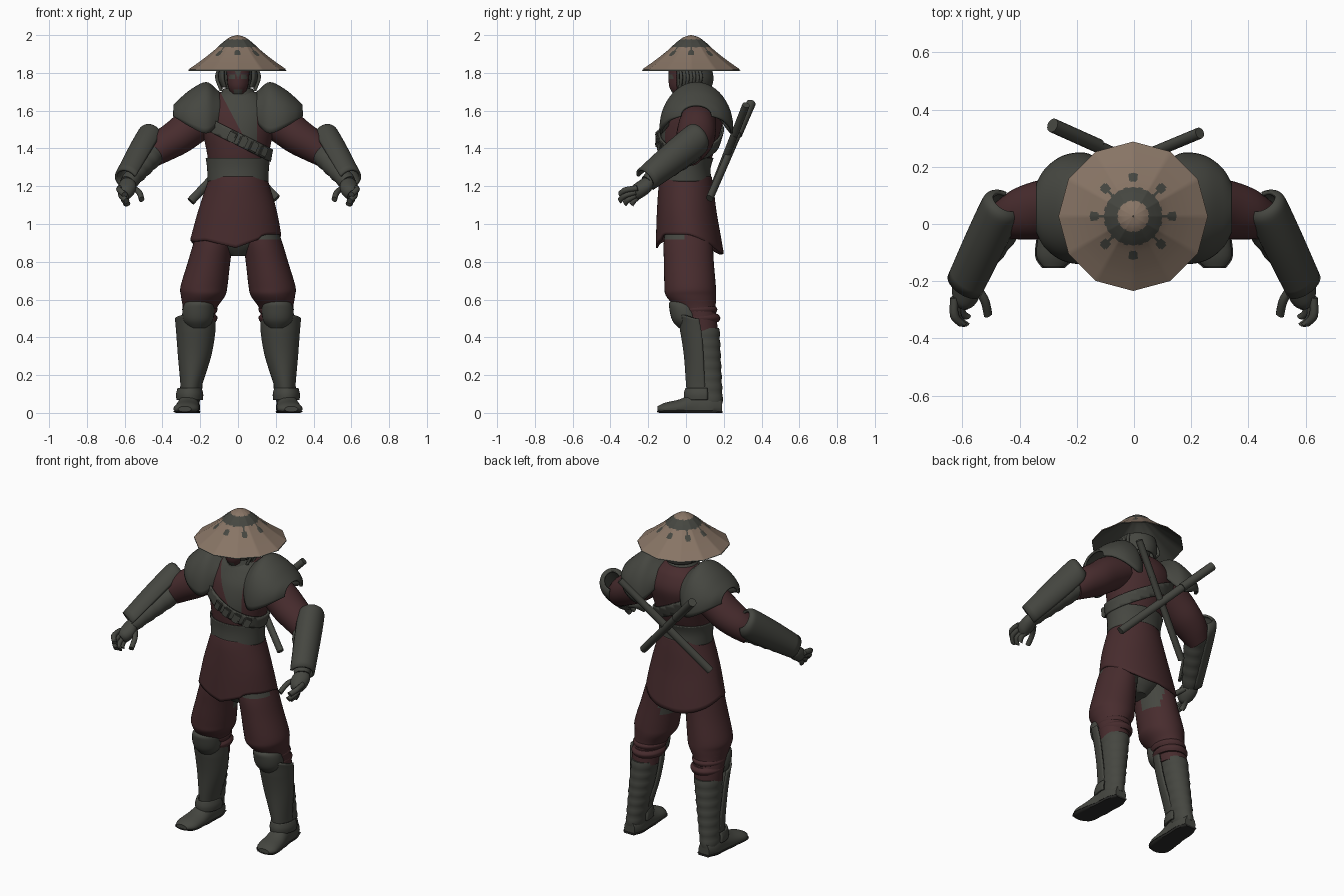
import bpy, bmesh
from math import sin, cos, pi, radians, hypot, atan2, sqrt
from mathutils import Vector, Matrix

cube = bpy.data.objects.get("Cube")
if cube:
    bpy.data.objects.remove(cube, do_unlink=True)

X, Y, Z = Vector((1, 0, 0)), Vector((0, 1, 0)), Vector((0, 0, 1))


def material(name, r, g, b):
    m = bpy.data.materials.new(name)
    m.use_nodes = True
    m.diffuse_color = (r, g, b, 1)
    bsdf = next(n for n in m.node_tree.nodes if n.type == 'BSDF_PRINCIPLED')
    bsdf.inputs["Base Color"].default_value = (r, g, b, 1)
    bsdf.inputs["Roughness"].default_value = 0.8
    return m


GREY = material("dark_leather", 0.06, 0.062, 0.052)
RED = material("maroon_cloth", 0.064, 0.025, 0.027)
TAN = material("straw", 0.245, 0.176, 0.13)
BLACK = material("black_sole", 0.025, 0.025, 0.023)


def finish(name, bm, mats, mirror=False, thick=0, paint=None):
    bmesh.ops.recalc_face_normals(bm, faces=bm.faces[:])
    for f in bm.faces:
        f.material_index = int(bool(paint and paint(f.calc_center_median())))
    me = bpy.data.meshes.new(name)
    bm.to_mesh(me)
    bm.free()
    for m in mats:
        me.materials.append(m)
    me.shade_smooth()
    me.set_sharp_from_angle(angle=radians(40))
    ob = bpy.data.objects.new(name, me)
    bpy.context.collection.objects.link(ob)
    if thick:
        s = ob.modifiers.new("thickness", 'SOLIDIFY')
        s.thickness, s.offset = thick, 0
    if mirror:
        ob.modifiers.new("mirror", 'MIRROR')
    return ob


def resample(rings, sub):
    """Smooth curve through the rings (x, y, z, radius_u, radius_v)."""
    out = []
    for i in range(len(rings) - 1):
        p0, p1 = rings[max(i - 1, 0)], rings[i]
        p2, p3 = rings[i + 1], rings[min(i + 2, len(rings) - 1)]
        for k in range(sub):
            t = k / sub
            out.append([b + t / 2 * (c - a + t * (2 * a - 5 * b + 4 * c - d + t * (3 * b - a - 3 * c + d)))
                        for a, b, c, d in zip(p0, p1, p2, p3)])
    return out + [list(rings[-1])]


def loft(name, rings, mats, n=28, u=X, v=Y, arc=None, sub=4, warp=None, cuts=(), cap=True, **kw):
    """Skin elliptical rings; an arc in degrees gives an open shell."""
    bm = bmesh.new()
    rows = []
    for x, y, z, a, b in resample(rings, sub):
        row = []
        for i in range(n):
            t = radians(arc[0] + (arc[1] - arc[0]) * i / (n - 1)) if arc else 2 * pi * i / n
            p = Vector((x, y, z)) + u * (max(a, .001) * cos(t)) + v * (max(b, .001) * sin(t))
            row.append(bm.verts.new(warp(p) if warp else p))
        rows.append(row)
    for r, s in zip(rows, rows[1:]):
        for i in range(n - 1 if arc else n):
            j = (i + 1) % n
            bm.faces.new((r[i], r[j], s[j], s[i]))
    if cap and not arc:
        bm.faces.new(rows[0])
        bm.faces.new(rows[-1])
    for co, no in cuts:
        bmesh.ops.bisect_plane(bm, geom=bm.verts[:] + bm.edges[:] + bm.faces[:],
                               plane_co=co, plane_no=no, clear_outer=True)
    return finish(name, bm, mats, **kw)


def frame(p, q):
    d = (Vector(q) - Vector(p)).normalized()
    u = d.cross(Z).normalized()
    return {"u": u, "v": u.cross(d)}


def rod(name, pts, r, flat=1, n=10, **kw):
    return loft(name, [(*p, r, r * flat) for p in pts], [GREY], n=n, **frame(pts[0], pts[-1]), **kw)


# Conical straw hat with a painted wheel on the crown
HAT = Vector((-.003, .027, 0))


def facet(p):
    d = p - HAT
    t = atan2(d.y, d.x) % (pi / 6) - pi / 12
    k = cos(pi / 12) / cos(t) * 1.02
    return Vector((HAT.x + d.x * k, HAT.y + d.y * k, p.z))


def wheel(c):
    dx, dy = c.x - HAT.x, c.y - HAT.y
    r, step = hypot(dx, dy), pi / 4
    off = (atan2(dy, dx) + step / 2) % step - step / 2
    dot = hypot(r * cos(off) - .138, r * sin(off)) < .017
    spoke = .09 < r < .13 and abs(r * sin(off)) < .004 and abs(dx) > .05
    return .054 < r < .102 or dot or spoke


brim = [(.256, 1.817), (.19, 1.864), (.125, 1.916), (.08, 1.958), (.04, 1.988), (.002, 2)]
hat = [(HAT.x, HAT.y, z, r, r) for r, z in brim]
loft("straw_hat", hat, [TAN, GREY], n=168, sub=10, warp=facet, paint=wheel, cap=False)
loft("hat_lining", [(x, y, z - .006, a, b) for x, y, z, a, b in hat], [GREY], n=48, warp=facet, cap=False)

# Head, face mask and hair
loft("head", [(0, .03, 1.64, .06, .065), (0, .02, 1.72, .066, .082), (0, .02, 1.79, .076, .093),
              (0, .02, 1.86, .06, .07)], [GREY])
loft("face_mask", [(0, .01, 1.69, .042, .075), (0, .01, 1.735, .064, .096), (0, .01, 1.82, .074, .098)],
     [RED, GREY], n=30, arc=(218, 322), sub=8, thick=.008,
     paint=lambda c: (.014 < abs(c.x) < .045 and 1.768 < c.z < 1.788) or (abs(c.x) < .02 and c.z < 1.712)
     or abs(c.x) < .4 * (c.z - 1.765))
loft("hair", [(0, .04, 1.725, .085, .09), (0, .035, 1.77, .1, .105), (0, .03, 1.83, .1, .1)],
     [GREY], arc=(-40, 220), thick=.012)
for i in range(4):
    y = -.035 + .035 * i
    rod("side_hair_strand", [(.098, y, 1.83), (.113, y + .01, 1.775), (.088, y, 1.705 + .01 * i)],
        .009, mirror=True)
loft("collar", [(0, .03, 1.64, .105, .1), (0, .03, 1.69, .085, .085), (0, .025, 1.715, .07, .075)],
     [GREY], cap=False, thick=.012)

# Torso with a crossed undershirt, waistband and diagonal strap
torso = [(0, 0, 1.22, .15, .125), (0, 0, 1.3, .153, .12), (0, .01, 1.38, .165, .138),
         (0, .025, 1.48, .185, .155), (0, .045, 1.58, .195, .155), (0, .05, 1.66, .15, .12), (0, .04, 1.7, .09, .085)]
loft("torso", torso, [RED], n=64, sub=8)


def grown(rings, g):
    return [(x, y, z, a + g, b + g) for x, y, z, a, b in rings]


loft("undershirt", grown(torso, .004), [GREY], n=48, sub=8, arc=(190, 350),
     cuts=[(Vector((-.085, 0, 1.68)), Vector((-1, 0, -.53))), (Vector((.1, 0, 0)), X), (Vector((0, 0, 1.4)), -Z)])
loft("waistband", grown(torso[:3], .007), [GREY], n=48, cap=False, thick=.008,
     cuts=[(Vector((0, 0, 1.35)), Z), (Vector((0, 0, 1.225)), -Z)])
slope = Vector((.5, 0, 1)).normalized()
middle = Vector((0, 0, 1.45))
loft("chest_strap", grown(torso, .012), [GREY], n=64, cap=False, thick=.012,
     cuts=[(middle + slope * .032, slope), (middle - slope * .032, -slope)])
for x in (-.03, .025, .08, .13):
    bm = bmesh.new()
    y = .015 - .15 * sqrt(1 - (x / .18) ** 2) - .01
    turn = Matrix.Rotation(x * 4.5, 4, 'Z') @ Matrix.Rotation(.45, 4, 'Y')
    bmesh.ops.create_cube(bm, size=1, matrix=Matrix.Translation((x, y, 1.447 - .5 * x)) @ turn
                          @ Matrix.Diagonal((.044, .034, .058, 1)))
    bmesh.ops.bevel(bm, geom=bm.edges[:], offset=.006, segments=2, affect='EDGES')
    finish("strap_pouch", bm, [GREY])


# Coat skirt with a pointed front flap and long rounded back
def hem(p):
    k = max(0, (1.25 - p.z) / .305) ** 2
    if p.y > 0:
        drop = .1 * min(1, p.y / .19) ** 1.5
    else:
        drop = .06 * max(0, 1 - abs(p.x) / .16) + (.012 if p.x < .12 else 0)
    drop += .025 * max(0, min(1, -p.x / .2))
    return p - Z * (k * drop) - X * (.012 * k)


loft("coat_skirt", [(0, 0, 1.25, .147, .13), (0, 0, 1.19, .165, .14), (0, .005, 1.07, .203, .154),
                    (0, .02, .945, .235, .174)], [RED], n=72, sub=6, warp=hem, cap=False, thick=.012)
loft("hips", [(0, .02, .83, .05, .06), (0, .02, .9, .14, .115), (0, .015, 1, .17, .125),
              (0, .01, 1.1, .165, .12)], [GREY])


# Legs, with the dark underlayer showing at the inner thigh
def underlayer(c):
    seat = c.y > .01 and c.z > .75 and c.x < .085 + .25 * (c.z - .75)
    return seat or (c.z > .925 and c.y < 0)


loft("trouser_leg", [(.11, .015, 1, .09, .12), (.131, .012, .9, .104, .13), (.153, .015, .8, .112, .132),
                     (.18, .022, .67, .124, .136), (.185, .027, .62, .117, .133), (.201, .05, .56, .092, .107),
                     (.211, .075, .5, .083, .088), (.213, .085, .43, .08, .083)],
     [RED, GREY], n=40, sub=6, mirror=True, paint=underlayer)
for z in (.585, .545, .5):
    loft("trouser_fold", [(.202, .04 + (.6 - z) * .35, z + dz, r, r + .013)
                          for dz, r in ((.024, .08), (.004, .094), (-.02, .084))], [RED], mirror=True)
loft("knee_pad", [(.212, .01, .45, .05, .05), (.212, .005, .49, .08, .078), (.21, -.008, .55, .083, .08),
                  (.207, -.015, .585, .07, .072), (.207, -.015, .605, .03, .03)], [GREY], mirror=True)
wraps = []
for i in range(15):
    t = i / 14
    bump = .004 * (i % 2)
    wraps.append((.214 + .042 * t, .088 + .034 * t, .45 - .4 * t, .076 - .026 * t + bump, .087 - .016 * t + bump))
loft("boot_shaft", wraps, [GREY], sub=2, mirror=True)
shin = [(.252, .095, .09, .048, .083), (.247, .092, .15, .052, .086), (.23, .085, .3, .082, .09),
        (.224, .075, .42, .097, .098), (.226, .06, .5, .102, .1)]
loft("shin_guard", shin, [GREY], arc=(175, 365), thick=.012, mirror=True, sub=5,
     warp=lambda p: p + Z * (.03 * max(0, .05 - p.y) / .1 if p.z > .45 else 0))
loft("ankle_cuff", [(.256, .09, z, a, a + .03) for z, a in ((.07, .064), (.1, .066), (.13, .058))],
     [GREY], arc=(165, 375), thick=.012, mirror=True)
foot = [(.282, -.15, .02, .035, .015), (.276, -.11, .02, .065, .034), (.268, -.03, .025, .065, .048),
        (.261, .05, .03, .056, .08), (.257, .13, .03, .055, .08), (.255, .19, .03, .036, .05)]
loft("boot_foot", foot, [GREY], u=X, v=Z, mirror=True,
     warp=lambda p: Vector((p.x, p.y, max(p.z, .01))))
loft("boot_sole", [(x, y * 1.02, z, a + .005, b) for x, y, z, a, b in foot], [BLACK], u=X, v=Z, mirror=True,
     warp=lambda p: Vector((p.x, p.y, min(max(p.z, 0), .011))))

# Shoulder pads
loft("shoulder_pad", [(.072, .055, 1.6, .1, .065), (.12, .055, 1.535, .155, .175), (.17, .055, 1.505, .187, .24),
                      (.245, .055, 1.53, .178, .178), (.305, .055, 1.56, .135, .098), (.337, .055, 1.575, .08, .052)],
     [GREY], u=Y, v=Z, arc=(-6, 186), sub=5, thick=.014, mirror=True)

# Arms
loft("upper_arm", [(.15, .07, 1.57, .09, .09), (.24, .06, 1.52, .1, .1), (.32, .05, 1.46, .103, .095),
                   (.4, .035, 1.41, .09, .085), (.46, .015, 1.365, .068, .068)],
     [RED], **frame((.15, .07, 1.57), (.46, .015, 1.365)), mirror=True)
elbow, wrist = Vector((.43, .035, 1.395)), Vector((.583, -.205, 1.217))
axes = frame(elbow, wrist)
loft("forearm", [(*elbow.lerp(wrist, i / 10), .068 - .0025 * i + .004 * (i % 2), .066 - .0025 * i + .004 * (i % 2))
                 for i in range(11)], [GREY], sub=2, mirror=True, **axes)
loft("forearm_guard", [(.452, .075, 1.474, .045, .05), (.457, .066, 1.463, .064, .07), (.47, .037, 1.434, .07, .08),
                       (.523, -.075, 1.345, .069, .075), (.589, -.214, 1.235, .064, .06)],
     [GREY], arc=(20, 255), thick=.014, mirror=True, **axes)

# Hands
loft("palm", [(.578, -.195, 1.222, .04, .034), (.586, -.225, 1.195, .054, .04), (.597, -.262, 1.168, .044, .04),
              (.603, -.28, 1.155, .025, .03)], [GREY], mirror=True, n=18, **axes)
fingers = [((.628, -.255, 1.19), (.628, -.32, 1.18), (.6, -.352, 1.155)),
           ((.618, -.265, 1.17), (.618, -.325, 1.15), (.59, -.352, 1.122)),
           ((.602, -.26, 1.155), (.605, -.305, 1.13), (.585, -.325, 1.107)),
           ((.588, -.245, 1.15), (.598, -.275, 1.125), (.592, -.29, 1.103)),
           ((.555, -.215, 1.19), (.523, -.265, 1.168), (.51, -.318, 1.13))]
for pts in fingers:
    rod("finger", pts, .0155, mirror=True)

# Crossed swords on the back
for top, tip, grip in (((-.285, .345, 1.64), (.205, .125, 1.135), .025), ((.23, .318, 1.63), (-.25, .118, 1.12), .02)):
    a, b = Vector(top), Vector(tip)
    rod("sword_scabbard", [a.lerp(b, .3), a.lerp(b, .65), b], .019, flat=1.2, n=14)
    rod("sword_grip", [a, a.lerp(b, .15), a.lerp(b, .33)], grip, n=14)
